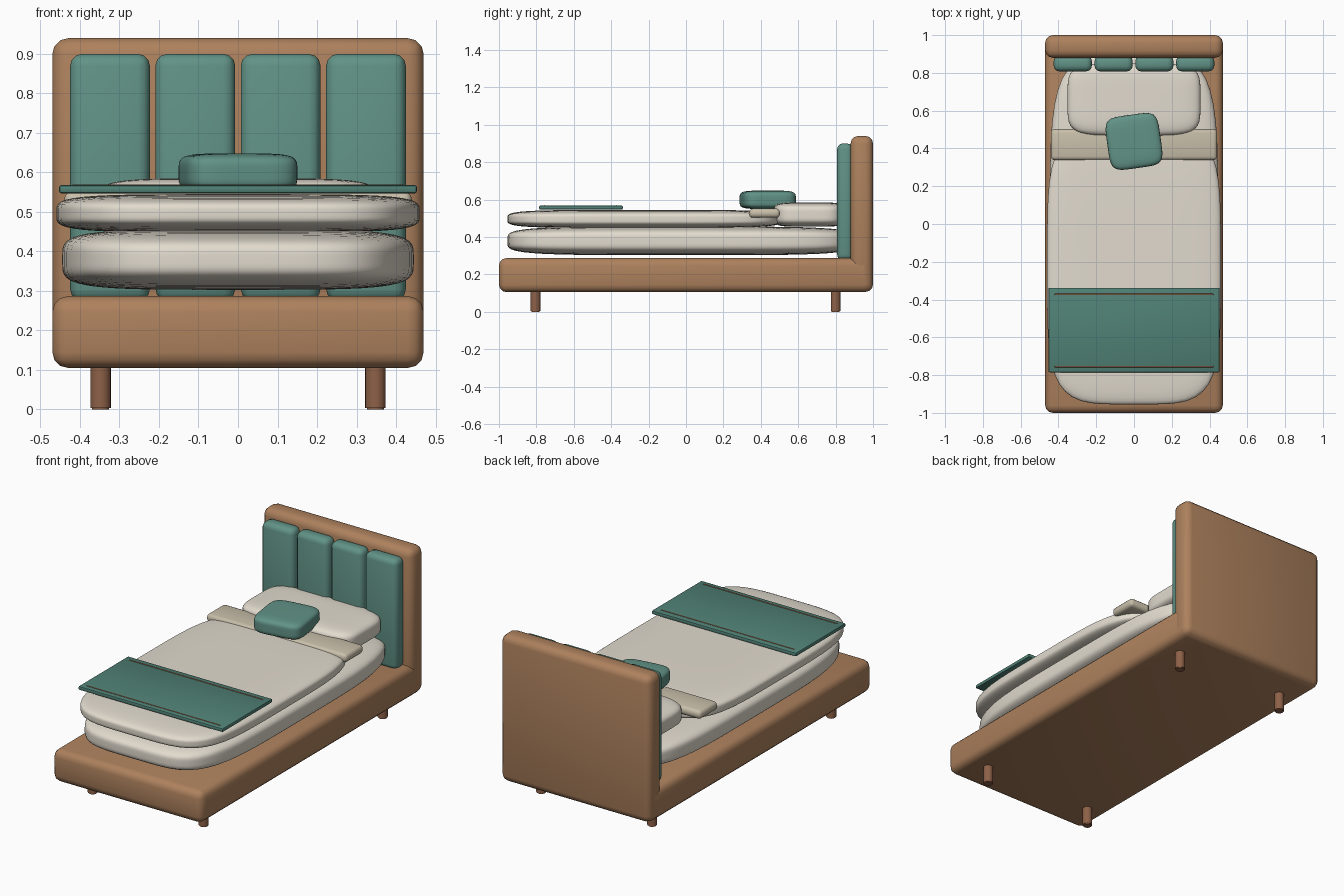
import bpy, bmesh, math

if "Cube" in bpy.data.objects:
    bpy.data.objects.remove(bpy.data.objects["Cube"])


def material(name, rgb):
    m = bpy.data.materials.new(name)
    m.diffuse_color = (*rgb, 1)
    m.use_nodes = True
    m.node_tree.nodes["Principled BSDF"].inputs["Base Color"].default_value = m.diffuse_color
    return m


WOOD = material("wood", (0.42, 0.22, 0.11))
DARK = material("dark_wood", (0.27, 0.12, 0.065))
TEAL = material("teal_fabric", (0.12, 0.29, 0.24))
THROW = material("throw_fabric", (0.08, 0.22, 0.18))
CREAM = material("cream_fabric", (0.76, 0.71, 0.62))
BEIGE = material("beige_fabric", (0.58, 0.52, 0.40))


def finish(bm, name, mat, loc, rot=0.0, angle=40):
    me = bpy.data.meshes.new(name)
    bm.to_mesh(me)
    bm.free()
    ob = bpy.data.objects.new(name, me)
    bpy.context.collection.objects.link(ob)
    ob.location = loc
    ob.rotation_euler.z = rot
    me.materials.append(mat)
    bpy.ops.object.select_all(action='DESELECT')
    ob.select_set(True)
    bpy.context.view_layer.objects.active = ob
    bpy.ops.object.shade_smooth_by_angle(angle=math.radians(angle))
    return ob


def split(lo, hi):
    centre = [(a + b) / 2 for a, b in zip(lo, hi)]
    size = [b - a for a, b in zip(lo, hi)]
    return centre, size


def box(name, lo, hi, bevel, mat, segments=3):
    """Rounded box between two corners."""
    centre, size = split(lo, hi)
    bm = bmesh.new()
    bmesh.ops.create_cube(bm, size=1)
    bmesh.ops.scale(bm, vec=size, verts=bm.verts)
    bmesh.ops.bevel(bm, geom=bm.edges[:], offset=bevel, segments=segments,
                    profile=0.5, affect='EDGES')
    return finish(bm, name, mat, centre)


def soft_box(name, lo, hi, n, mat, rot=0.0):
    """Padded shape: a gridded cube pulled onto a superellipsoid."""
    centre, size = split(lo, hi)
    bm = bmesh.new()
    bmesh.ops.create_cube(bm, size=2)
    bmesh.ops.subdivide_edges(bm, edges=bm.edges[:], cuts=15, use_grid_fill=True)
    for v in bm.verts:
        v.co /= sum(abs(c) ** n for c in v.co) ** (1 / n)
    bmesh.ops.scale(bm, vec=[s / 2 for s in size], verts=bm.verts)
    return finish(bm, name, mat, centre, rot, 80)


# Frame
box("bed_base", (-0.47, -1, 0.105), (0.47, 0.995, 0.287), 0.04, WOOD)
box("headboard", (-0.47, 0.88, 0.107), (0.47, 1.0, 0.94), 0.04, WOOD)

# Upholstered headboard panels
for i, x in enumerate((-0.324, -0.108, 0.108, 0.324)):
    box(f"headboard_panel_{i + 1}", (x - 0.101, 0.808, 0.275),
        (x + 0.101, 0.892, 0.90), 0.03, TEAL)

# Legs
for sx, side in ((-1, "left"), (1, "right")):
    for y, end in ((-0.805, "front"), (0.80, "back")):
        bm = bmesh.new()
        bmesh.ops.create_cone(bm, cap_ends=True, segments=20, radius1=0.026,
                              radius2=0.026, depth=0.13)
        rims = [e for e in bm.edges if abs(e.verts[0].co.z - e.verts[1].co.z) < 1e-5]
        bmesh.ops.bevel(bm, geom=rims, offset=0.004, segments=2, affect='EDGES')
        finish(bm, f"{end}_{side}_leg", DARK, (sx * 0.348, y, 0.065))

# Bedding
soft_box("mattress", (-0.445, -0.955, 0.303), (0.445, 0.90, 0.456), 4.5, CREAM)
soft_box("duvet", (-0.46, -0.955, 0.448), (0.46, 0.51, 0.545), 4.5, CREAM)
soft_box("pillow", (-0.352, 0.468, 0.455), (0.352, 0.85, 0.585), 5, CREAM)
box("sheet_fold", (-0.44, 0.338, 0.503), (0.44, 0.502, 0.552), 0.02, BEIGE)
soft_box("cushion", (-0.142, 0.295, 0.55), (0.142, 0.579, 0.648), 5, TEAL,
         math.radians(8))

# Throw blanket with two stitched stripes
box("throw_blanket", (-0.453, -0.785, 0.547), (0.453, -0.338, 0.568), 0.006, THROW, 2)
for i, y in enumerate((-0.755, -0.373)):
    box(f"throw_stripe_{i + 1}", (-0.42, y - 0.004, 0.563),
        (0.42, y + 0.004, 0.57), 0.002, DARK, 1)
